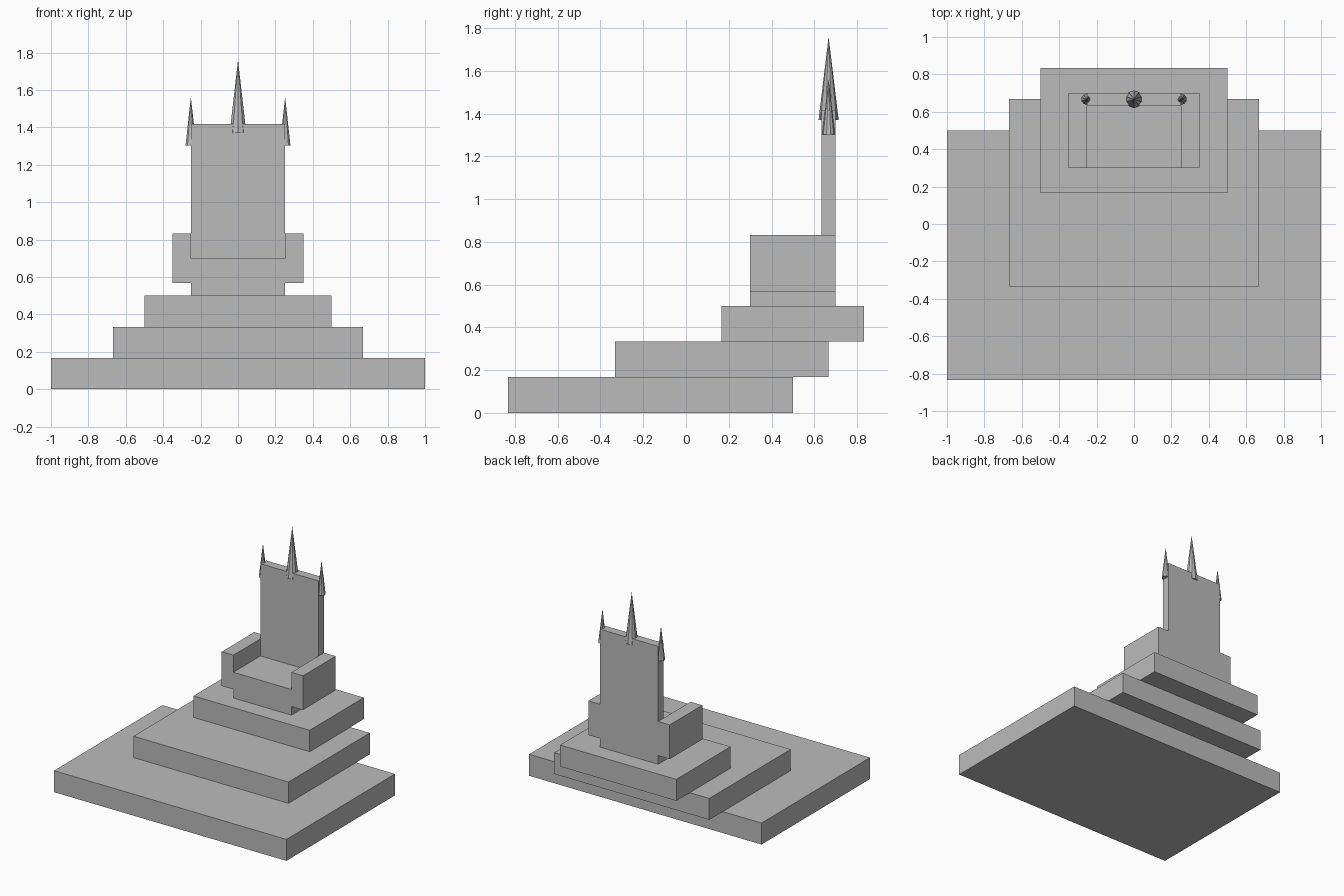
import bpy

if "Cube" in bpy.data.objects:
    bpy.data.objects.remove(bpy.data.objects["Cube"])

stone = bpy.data.materials.new("grey stone")
stone.diffuse_color = (0.5, 0.5, 0.5, 1)
stone.use_nodes = True
stone.node_tree.nodes["Principled BSDF"].inputs["Base Color"].default_value = stone.diffuse_color


def box(name, x, y, z):
    """Box from (min, max) ranges on each axis."""
    center = [(a + b) / 2 for a, b in (x, y, z)]
    bpy.ops.mesh.primitive_cube_add(size=1, location=center)
    ob = bpy.context.object
    ob.name = name
    ob.scale = [b - a for a, b in (x, y, z)]
    bpy.ops.object.transform_apply(location=False, rotation=False, scale=True)
    ob.data.materials.append(stone)


def spike(name, x, radius, bottom, top):
    """Flat-sided pointed finial on the backrest."""
    bpy.ops.mesh.primitive_cone_add(vertices=10, radius1=radius, radius2=0,
                                    depth=top - bottom,
                                    location=(x, 0.667, (bottom + top) / 2))
    ob = bpy.context.object
    ob.name = name
    ob.data.materials.append(stone)


# Stepped dais, each slab set further back
box("lower_step", (-1, 1), (-0.833, 0.5), (0, 0.167))
box("middle_step", (-0.667, 0.667), (-0.333, 0.667), (0.167, 0.333))
box("upper_step", (-0.5, 0.5), (0.167, 0.833), (0.333, 0.5))

# Throne
box("seat", (-0.25, 0.25), (0.3, 0.7), (0.5, 0.7))
box("backrest", (-0.25, 0.25), (0.633, 0.7), (0.7, 1.417))
for side, s in (("left", -1), ("right", 1)):
    box(side + "_armrest", sorted((0.25 * s, 0.35 * s)), (0.3, 0.7), (0.567, 0.833))
    spike(side + "_spike", 0.252 * s, 0.03, 1.303, 1.563)
spike("center_spike", 0, 0.047, 1.37, 1.76)
